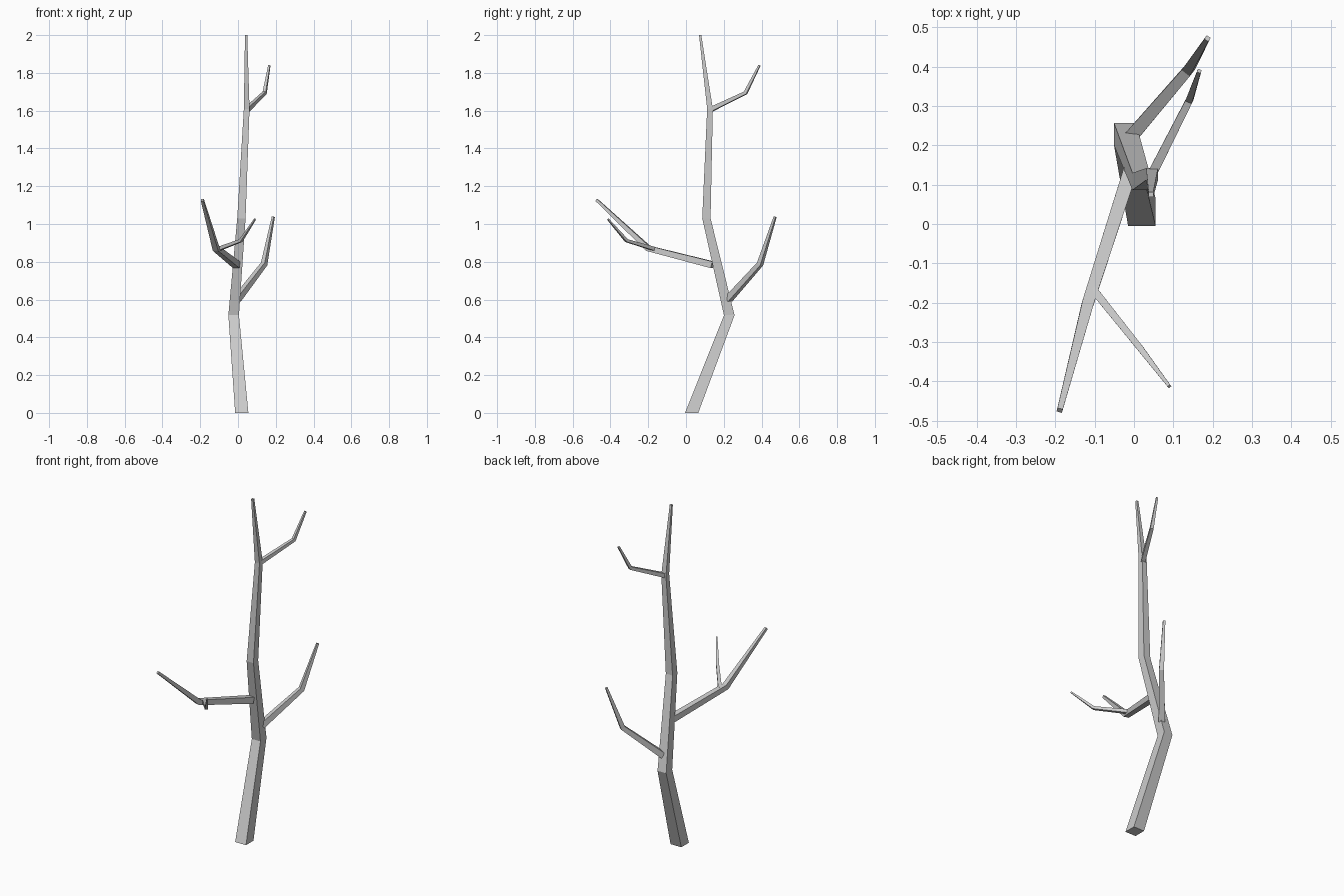
import bpy, bmesh
from mathutils import Vector

if "Cube" in bpy.data.objects:
    bpy.data.objects.remove(bpy.data.objects["Cube"])


def sweep(name, path, flat=False):
    """Tapered square limb through (x, y, z, half width) points, closed at both ends."""
    pts = [Vector(p[:3]) for p in path]
    dirs = [(b - a).normalized() for a, b in zip(pts, pts[1:])]
    bm = bmesh.new()
    rings = []
    for i, p in enumerate(pts):
        if flat:  # level rings, square to the axes
            side, up = Vector((1, 0, 0)), Vector((0, 1, 0))
        else:     # rings across the limb, one face turned upward
            t = (dirs[max(i - 1, 0)] + dirs[min(i, len(dirs) - 1)]).normalized()
            side = t.cross(Vector((0, 0, 1))).normalized()
            up = side.cross(t)
        r = path[i][3]
        rings.append([bm.verts.new(p + side * r * a + up * r * b)
                      for a, b in ((-1, -1), (1, -1), (1, 1), (-1, 1))])
    for lo, hi in zip(rings, rings[1:]):
        for k in range(4):
            n = (k + 1) % 4
            bm.faces.new((lo[k], lo[n], hi[n], hi[k]))
    bm.faces.new(rings[0][::-1])
    bm.faces.new(rings[-1])
    bmesh.ops.recalc_face_normals(bm, faces=bm.faces[:])
    mesh = bpy.data.meshes.new(name)
    bm.to_mesh(mesh)
    bm.free()
    bpy.context.collection.objects.link(bpy.data.objects.new(name, mesh))


# Bent trunk
sweep("trunk", [(0.02, 0.03, 0, 0.035), (-0.023, 0.229, 0.517, 0.028),
                (0.018, 0.108, 1.03, 0.022), (0.046, 0.127, 1.61, 0.015),
                (0.043, 0.075, 2.0, 0.006)], flat=True)

# Branches and the twig on the front branch
sweep("lower_back_branch", [(-0.005, 0.225, 0.602, 0.017), (0.138, 0.392, 0.788, 0.013),
                            (0.187, 0.472, 1.038, 0.006)])
sweep("upper_back_branch", [(0.045, 0.125, 1.603, 0.012), (0.141, 0.315, 1.694, 0.009),
                            (0.166, 0.389, 1.84, 0.005)])
sweep("front_branch", [(-0.008, 0.14, 0.784, 0.018), (-0.117, -0.2, 0.871, 0.015),
                       (-0.189, -0.474, 1.128, 0.007)])
sweep("front_twig", [(-0.105, -0.165, 0.867, 0.01), (0.015, -0.315, 0.912, 0.008),
                     (0.09, -0.413, 1.025, 0.004)])
